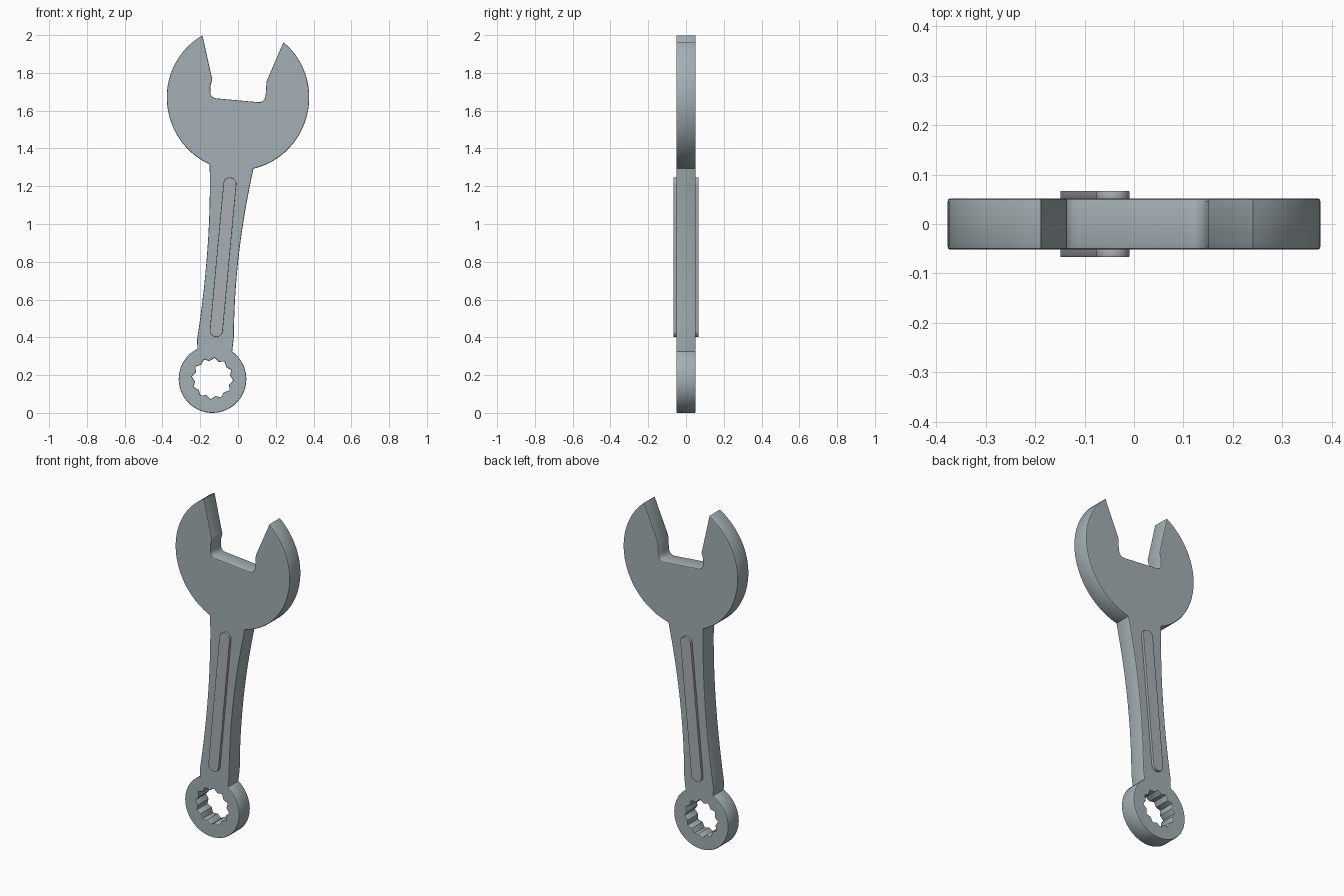
import bpy
from math import sin, cos, pi, radians

if "Cube" in bpy.data.objects:
    bpy.data.objects.remove(bpy.data.objects["Cube"])

BEVEL = 0.005


def material(name, rgb):
    m = bpy.data.materials.new(name)
    m.diffuse_color = (*rgb, 1)
    m.use_nodes = True
    m.node_tree.nodes["Principled BSDF"].inputs["Base Color"].default_value = m.diffuse_color
    return m


def arc(cx, cz, r, a0, a1, n, low=1.0):
    """Points on an arc, a0 to a1 in degrees; low stretches the lower half."""
    angles = [radians(a0 + (a1 - a0) * i / n) for i in range(n + 1)]
    return [(cx + r * cos(a), cz + r * sin(a) * (low if sin(a) < 0 else 1)) for a in angles]


def sweep(p0, p1, p2, n=14):
    """Inner points of a quadratic curve, end points left out."""
    pts = []
    for i in range(1, n):
        t = i / n
        pts.append(tuple((1 - t) ** 2 * a + 2 * t * (1 - t) * b + t * t * c
                         for a, b, c in zip(p0, p1, p2)))
    return pts


def plate(name, loops, half, mat, y=0.0, bevel=BEVEL):
    """Filled outline in the XZ plane, extruded along y with rounded rims."""
    cu = bpy.data.curves.new(name, 'CURVE')
    cu.dimensions = '2D'
    cu.fill_mode = 'BOTH'
    cu.extrude = half - bevel
    cu.bevel_depth = bevel
    cu.bevel_resolution = 1
    cu.offset = -bevel
    cu.materials.append(mat)
    for loop in loops:
        s = cu.splines.new('POLY')
        s.points.add(len(loop) - 1)
        for p, (x, z) in zip(s.points, loop):
            p.co = (x, z, 0, 1)
        s.use_cyclic_u = True
    ob = bpy.data.objects.new(name, cu)
    bpy.context.collection.objects.link(ob)
    ob.rotation_euler = (pi / 2, 0, 0)
    ob.location.y = y
    bpy.ops.object.select_all(action='DESELECT')
    ob.select_set(True)
    bpy.context.view_layer.objects.active = ob
    bpy.ops.object.convert(target='MESH')
    bpy.ops.object.shade_smooth_by_angle(angle=radians(30))
    return bpy.context.object


steel = material("steel", (0.37, 0.43, 0.455))
rib_steel = material("rib_steel", (0.40, 0.42, 0.45))

# Wrench body: open head, waisted handle and ring end in one outline
outline = arc(0, 1.672, 0.377, 50.3, -77.5, 36, 1.03)
outline += sweep((0.082, 1.292), (-0.027, 0.808), (-0.022, 0.334))
outline += arc(-0.135, 0.179, 0.179, 54.4, -243.6, 56)
outline += [(-0.217, 0.385)]
outline += sweep((-0.217, 0.385), (-0.1405, 0.88), (-0.15, 1.31))
outline += arc(0, 1.672, 0.377, -113.5, -240, 36, 1.03)

# Jaw opening with rounded inner corners
outline += [(-0.140, 1.782), (-0.136, 1.768), (-0.146, 1.73), (-0.146, 1.699)]
outline += sweep((-0.146, 1.699), (-0.146, 1.668), (-0.114, 1.665), 6)
outline += [(-0.114, 1.665), (0.107, 1.645)]
outline += sweep((0.107, 1.645), (0.14, 1.642), (0.146, 1.678), 6)
outline += [(0.146, 1.678), (0.151, 1.755)]

# Twelve-point socket hole, lined up with the tilted handle
hole = []
for i in range(24):
    a = i * pi / 12 - radians(5.4)
    r = 0.110 if i % 2 == 0 else 0.094
    hole.append((-0.135 + r * cos(a), 0.182 + r * sin(a)))

plate("wrench_body", [outline, hole], 0.0515, steel)

# Raised grip ribs on both faces
rib = arc(-0.043, 1.212, 0.034, -5.4, 174.6, 16) + arc(-0.115, 0.436, 0.034, 174.6, 354.6, 16)
for side, y in (("front", -0.0575), ("back", 0.0575)):
    plate("grip_rib_" + side, [rib], 0.0095, rib_steel, y, 0.002)
